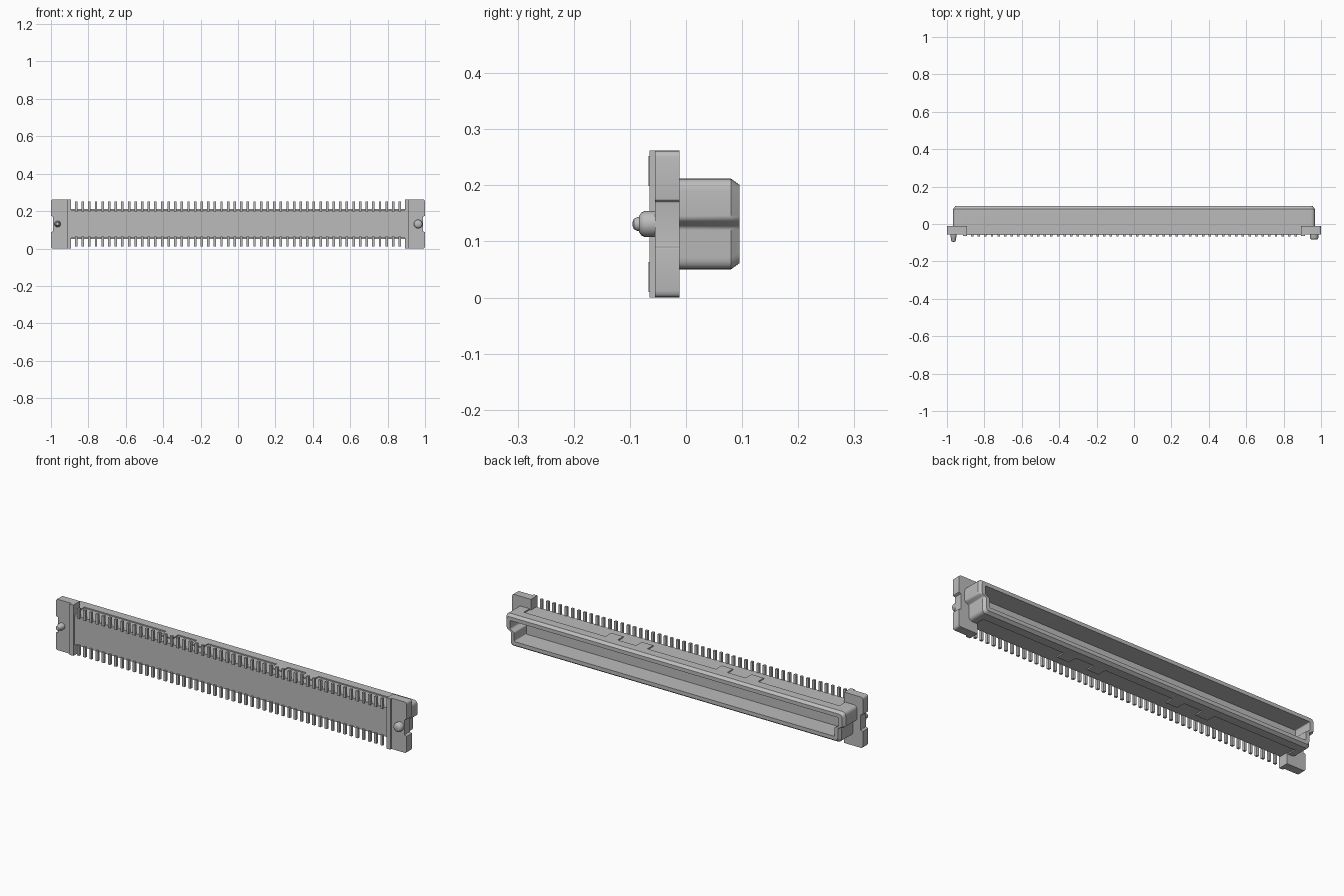
import bpy, bmesh, math
from mathutils import Vector, Matrix

cube = bpy.data.objects.get("Cube")
if cube:
    bpy.data.objects.remove(cube)

grey = bpy.data.materials.new("light grey plastic")
grey.use_nodes = True
tone = (0.5, 0.5, 0.5, 1)
grey.diffuse_color = tone
grey.node_tree.nodes["Principled BSDF"].inputs["Base Color"].default_value = tone

MID = 0.131  # height of the long centre line


def finish(name, bm, smooth=False):
    bmesh.ops.recalc_face_normals(bm, faces=bm.faces)
    mesh = bpy.data.meshes.new(name)
    bm.to_mesh(mesh)
    bm.free()
    mesh.materials.append(grey)
    ob = bpy.data.objects.new(name, mesh)
    bpy.context.collection.objects.link(ob)
    if smooth:
        shade(ob)
    return ob


def shade(ob):
    bpy.ops.object.select_all(action='DESELECT')
    ob.select_set(True)
    bpy.context.view_layer.objects.active = ob
    bpy.ops.object.shade_smooth_by_angle(angle=math.radians(35))


def box(bm, x0, x1, y0, y1, z0, z1):
    size = Matrix.Diagonal((x1 - x0, y1 - y0, z1 - z0, 1))
    place = Matrix.Translation(((x0 + x1) / 2, (y0 + y1) / 2, (z0 + z1) / 2))
    return bmesh.ops.create_cube(bm, size=1, matrix=place @ size)["verts"]


def rounded(corners, steps=5):
    """Round each (x, z, radius) corner of a closed outline."""
    out = []
    for i, (x, z, r) in enumerate(corners):
        p = Vector((x, z))
        a = p + (Vector(corners[i - 1][:2]) - p).normalized() * r
        b = p + (Vector(corners[(i + 1) % len(corners)][:2]) - p).normalized() * r
        for k in range(steps + 1):
            t = k / steps
            out.append(a * (1 - t) ** 2 + p * 2 * t * (1 - t) + b * t * t)
    return out


def loft(bm, sections):
    """Join outlines in xz, given as (y, points), and cap both ends."""
    rings = [[bm.verts.new((p.x, y, p.y)) for p in pts] for y, pts in sections]
    for a, b in zip(rings, rings[1:]):
        for i in range(len(a)):
            bm.faces.new((a[i - 1], a[i], b[i], b[i - 1]))
    bm.faces.new(rings[0])
    bm.faces.new(rings[-1])


# Keyed shroud: wider upper half, chamfered rim and deep open slot
def keyed(inset, r):
    wide, narrow = 0.967 - inset, 0.943 - inset
    top, low = 0.212 - inset, 0.05 + inset
    half = [(narrow, low, r), (narrow, 0.126, 0.006),
            (wide, 0.138, 0.008), (wide, top, r)]
    return rounded(half + [(-x, z, c) for x, z, c in reversed(half)])


bm = bmesh.new()
loft(bm, [(-0.012, keyed(0, 0.022)), (0.08, keyed(0, 0.022)),
          (0.095, keyed(0.011, 0.018)), (0.095, keyed(0.03, 0.006)),
          (-0.005, keyed(0.03, 0.006))])
shroud = finish("shroud", bm)

# Shallow stepped recesses along the top and bottom of the shroud
bm = bmesh.new()
spans = [(-0.9, -0.435), (-0.365, -0.26), (-0.195, 0.195), (0.26, 0.365), (0.435, 0.9)]
for x0, x1 in spans:
    box(bm, x0, x1, -0.05, 0.035, 0.206, 0.25)
    box(bm, x0, x1, -0.05, 0.035, 0.01, 0.056)
cutter = finish("recess_cutter", bm)
cutter.hide_render = True
cut = shroud.modifiers.new("recess", 'BOOLEAN')
cut.operation = 'DIFFERENCE'
cut.solver = 'EXACT'
cut.object = cutter
bpy.context.view_layer.update()
result = bpy.data.meshes.new_from_object(
    shroud.evaluated_get(bpy.context.evaluated_depsgraph_get()))
shroud.modifiers.clear()
shroud.data = result
bpy.data.objects.remove(cutter)
shade(shroud)

# Long base bar behind the contacts
bm = bmesh.new()
box(bm, -0.9, 0.9, -0.058, -0.008, 0.056, 0.206)
finish("base_bar", bm)

# Mounting blocks with a side notch and a raised inner rib
for side, label in ((-1, "right"), (1, "left")):
    bm = bmesh.new()
    half = [(0.9, 0, 0.001), (1, 0, 0.012), (1, 0.088, 0.001), (0.988, 0.092, 0.001)]
    mirror = [(x, 2 * MID - z, r) for x, z, r in reversed(half)]
    pts = [Vector((side * p.x, p.y)) for p in rounded(half + mirror, 3)]
    loft(bm, [(-0.055, pts), (-0.012, pts)])
    finish(label + "_mounting_block", bm, True)

    bm = bmesh.new()
    x0, x1 = sorted((side * 0.893, side * 0.914))
    box(bm, x0, x1, -0.065, -0.012, 0, 2 * MID)
    finish(label + "_inner_rib", bm)


# Locating pegs, one slim and one thick
def peg(name, x, profile):
    bm = bmesh.new()
    circle = [(math.cos(k * math.tau / 24), math.sin(k * math.tau / 24)) for k in range(24)]
    loft(bm, [(y, [Vector((x + r * c, MID + r * s)) for c, s in circle])
              for y, r in profile])
    finish(name, bm, True)


peg("right_slim_peg", -0.965, [(-0.05, 0.017), (-0.068, 0.017), (-0.075, 0.013),
                               (-0.088, 0.012), (-0.093, 0.009), (-0.095, 0.004)])
peg("left_thick_peg", 0.963, [(-0.05, 0.023), (-0.074, 0.023), (-0.08, 0.02),
                              (-0.084, 0.014)])

# Two rows of contact pins
bm = bmesh.new()
count = 50
for i in range(count):
    x = -0.865 + 1.73 * i / (count - 1)
    for z0, z1 in ((0.199, 0.252), (0.01, 0.063)):
        box(bm, x - 0.0065, x + 0.0065, -0.067, -0.054, z0, z1)
finish("contact_pins", bm)
